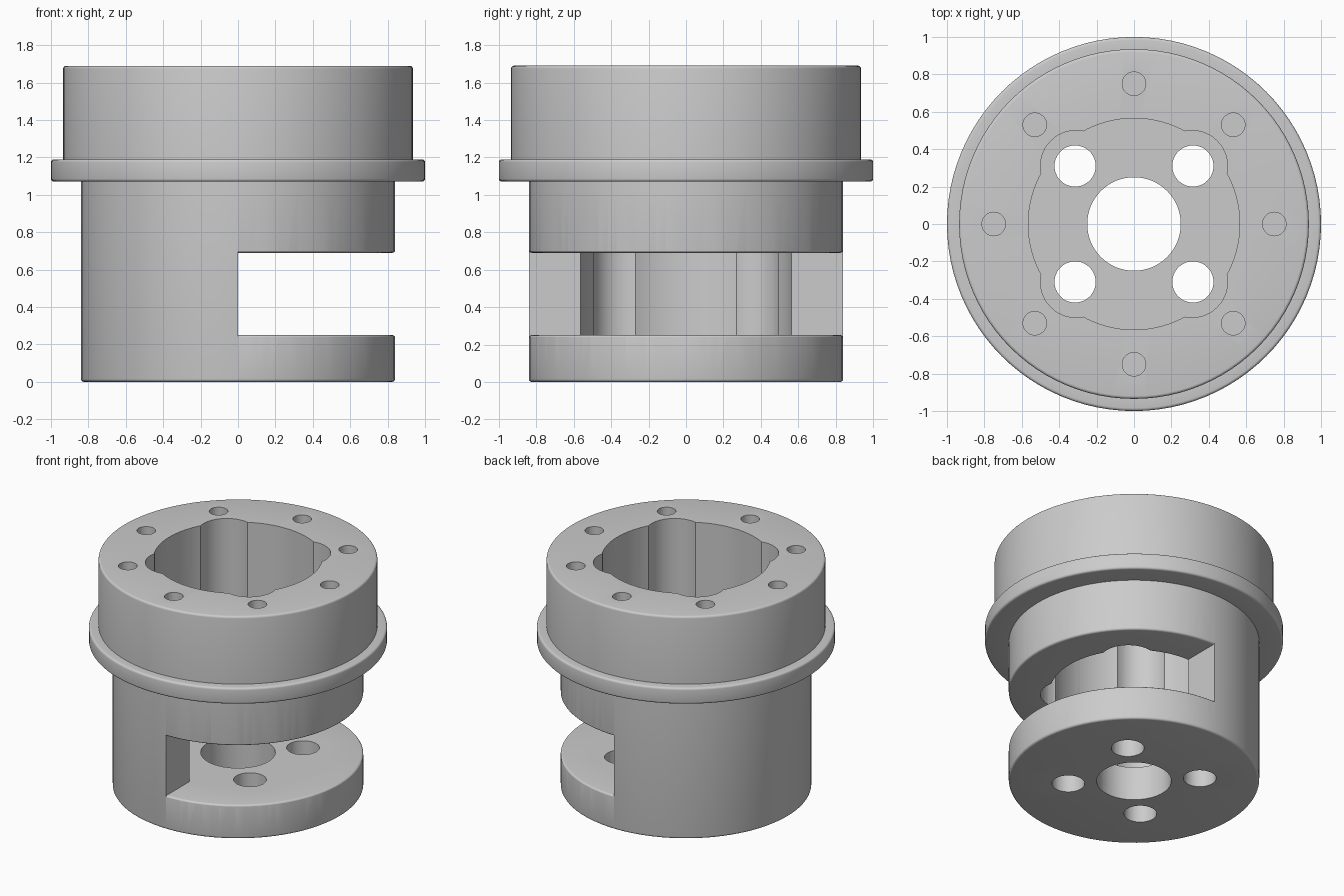
import bpy, bmesh, math
from math import pi, sin, cos
from mathutils import Vector

if "Cube" in bpy.data.objects:
    bpy.data.objects.remove(bpy.data.objects["Cube"])

SEG = 96
FILLET = 0.016
TOP, FLOOR, SLOT_TOP = 1.69, 0.25, 0.69

grey = bpy.data.materials.new("light grey metal")
grey.use_nodes = True
colour = (0.6, 0.6, 0.6, 1)
grey.diffuse_color = colour
grey.node_tree.nodes["Principled BSDF"].inputs["Base Color"].default_value = colour


def rounded(points, steps=4):
    """Replace corners marked True with a small fillet."""
    out = []
    for i, (r, z, soft) in enumerate(points):
        p = Vector((r, z))
        if not soft:
            out.append(p)
            continue
        a = p + (Vector(points[i - 1][:2]) - p).normalized() * FILLET
        b = p + (Vector(points[(i + 1) % len(points)][:2]) - p).normalized() * FILLET
        centre = a + b - p
        for k in range(steps + 1):
            t = k / steps * pi / 2
            out.append(centre + (a - centre) * cos(t) + (b - centre) * sin(t))
    return out


def lathe(name, points, start=0.0, sweep=2 * pi):
    """Revolve a closed profile around z; a partial sweep gets end caps."""
    profile = rounded(points)
    full = sweep > 2 * pi - 0.001
    n = SEG if full else SEG // 2
    bm = bmesh.new()
    rings = []
    for i in range(n if full else n + 1):
        a = start + sweep * i / n
        rings.append([bm.verts.new((p.x * cos(a), p.x * sin(a), p.y)) for p in profile])
    m = len(profile)
    for i in range(n):
        r0, r1 = rings[i], rings[(i + 1) % len(rings)]
        for j in range(m):
            k = (j + 1) % m
            if profile[j].x > 0 or profile[k].x > 0:
                bm.faces.new((r0[j], r1[j], r1[k], r0[k]))
    if not full:
        bm.faces.new(rings[0])
        bm.faces.new(rings[-1])
    bmesh.ops.remove_doubles(bm, verts=bm.verts, dist=0.0001)
    bmesh.ops.recalc_face_normals(bm, faces=bm.faces)
    mesh = bpy.data.meshes.new(name)
    bm.to_mesh(mesh)
    bm.free()
    obj = bpy.data.objects.new(name, mesh)
    bpy.context.collection.objects.link(obj)
    mesh.materials.append(grey)
    return obj


def drill(name, x, y, radius, z0, z1, sides=48):
    bpy.ops.mesh.primitive_cylinder_add(vertices=sides, radius=radius, depth=z1 - z0,
                                        location=(x, y, (z0 + z1) / 2))
    obj = bpy.context.object
    obj.name = name
    obj.data.materials.append(grey)
    return obj


# Stepped outer body with flange
housing = lathe("housing", [
    (0, 0, False), (0.84, 0, True), (0.84, 1.07, False), (1, 1.07, True),
    (1, 1.19, True), (0.935, 1.19, False), (0.935, TOP, True), (0, TOP, False)])

# Main cavity with four corner lobes, and the floor holes under the lobes
cutters = [drill("cavity_cutter", 0, 0, 0.565, FLOOR, 2, SEG)]
for sx in (-1, 1):
    for sy in (-1, 1):
        cutters.append(drill("lobe_cutter", sx * 0.31, sy * 0.31, 0.19, FLOOR, 2))
        cutters.append(drill("floor_hole_cutter", sx * 0.315, sy * 0.31, 0.11, -0.2, 0.5))
cutters.append(drill("centre_hole_cutter", 0, 0, 0.25, -0.2, 0.5, 64))

# Ring of blind holes in the top rim
for i in range(8):
    a = i * pi / 4
    cutters.append(drill("rim_hole_cutter", 0.75 * cos(a), 0.75 * sin(a), 0.063, TOP - 0.35, 2, 32))

# Half-round side window with softened outer lips
lip = 0.841
cutters.append(lathe("window_cutter", [
    (0, FLOOR, False), (lip, FLOOR, True), (lip, FLOOR - 0.018, False),
    (1.1, FLOOR - 0.018, False), (1.1, SLOT_TOP + 0.018, False),
    (lip, SLOT_TOP + 0.018, False), (lip, SLOT_TOP, True), (0, SLOT_TOP, False)],
    -pi / 2, pi))

# Cut everything out, then drop the cutters
for c in cutters:
    mod = housing.modifiers.new(c.name, 'BOOLEAN')
    mod.operation = 'DIFFERENCE'
    mod.solver = 'EXACT'
    mod.object = c
bpy.ops.object.select_all(action='DESELECT')
bpy.context.view_layer.objects.active = housing
housing.select_set(True)
for mod in list(housing.modifiers):
    bpy.ops.object.modifier_apply(modifier=mod.name)
for c in cutters:
    bpy.data.objects.remove(c)

bpy.ops.object.shade_smooth_by_angle(angle=math.radians(30))
